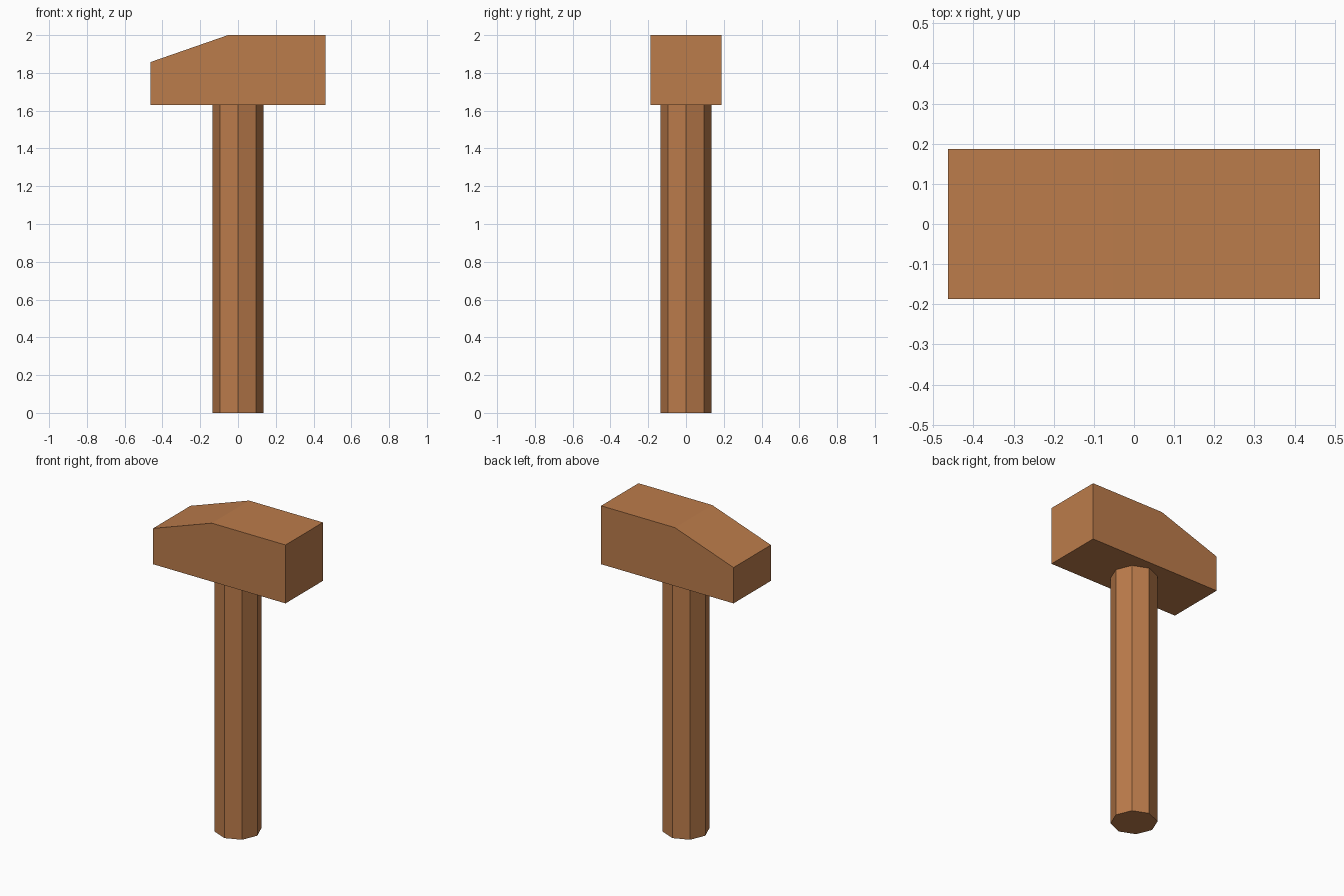
import bpy, bmesh
from mathutils import Vector

if "Cube" in bpy.data.objects:
    bpy.data.objects.remove(bpy.data.objects["Cube"])

wood = bpy.data.materials.new("warm_brown_wood")
wood.diffuse_color = (0.50, 0.20, 0.07, 1.0)
wood.use_nodes = True
wood.node_tree.nodes["Principled BSDF"].inputs["Base Color"].default_value = wood.diffuse_color


def extrude_profile(name, points, offset):
    """Make a flat-shaded prism from a closed profile moved along an offset."""
    bm = bmesh.new()
    face = bm.faces.new([bm.verts.new(p) for p in points])
    ext = bmesh.ops.extrude_face_region(bm, geom=[face], use_keep_orig=True)
    moved = [g for g in ext["geom"] if isinstance(g, bmesh.types.BMVert)]
    bmesh.ops.translate(bm, verts=moved, vec=Vector(offset))
    bmesh.ops.recalc_face_normals(bm, faces=bm.faces)
    mesh = bpy.data.meshes.new(name)
    bm.to_mesh(mesh)
    bm.free()
    mesh.materials.append(wood)
    obj = bpy.data.objects.new(name, mesh)
    bpy.context.collection.objects.link(obj)
    return obj


# Hammer head: block with a sloped top on the left
HALF_DEPTH = 0.187
HEAD_BOTTOM = 1.63
profile = [(-0.464, HEAD_BOTTOM), (0.464, HEAD_BOTTOM), (0.464, 2.0),
           (-0.053, 2.0), (-0.464, 1.857)]
extrude_profile("hammer_head", [(x, -HALF_DEPTH, z) for x, z in profile],
                (0, 2 * HALF_DEPTH, 0))

# Handle: straight octagonal shaft with corners on the axes
bpy.ops.mesh.primitive_cylinder_add(vertices=8, radius=0.136, depth=HEAD_BOTTOM,
                                    location=(0, 0, HEAD_BOTTOM / 2))
handle = bpy.context.object
handle.name = "handle"
handle.data.materials.append(wood)
